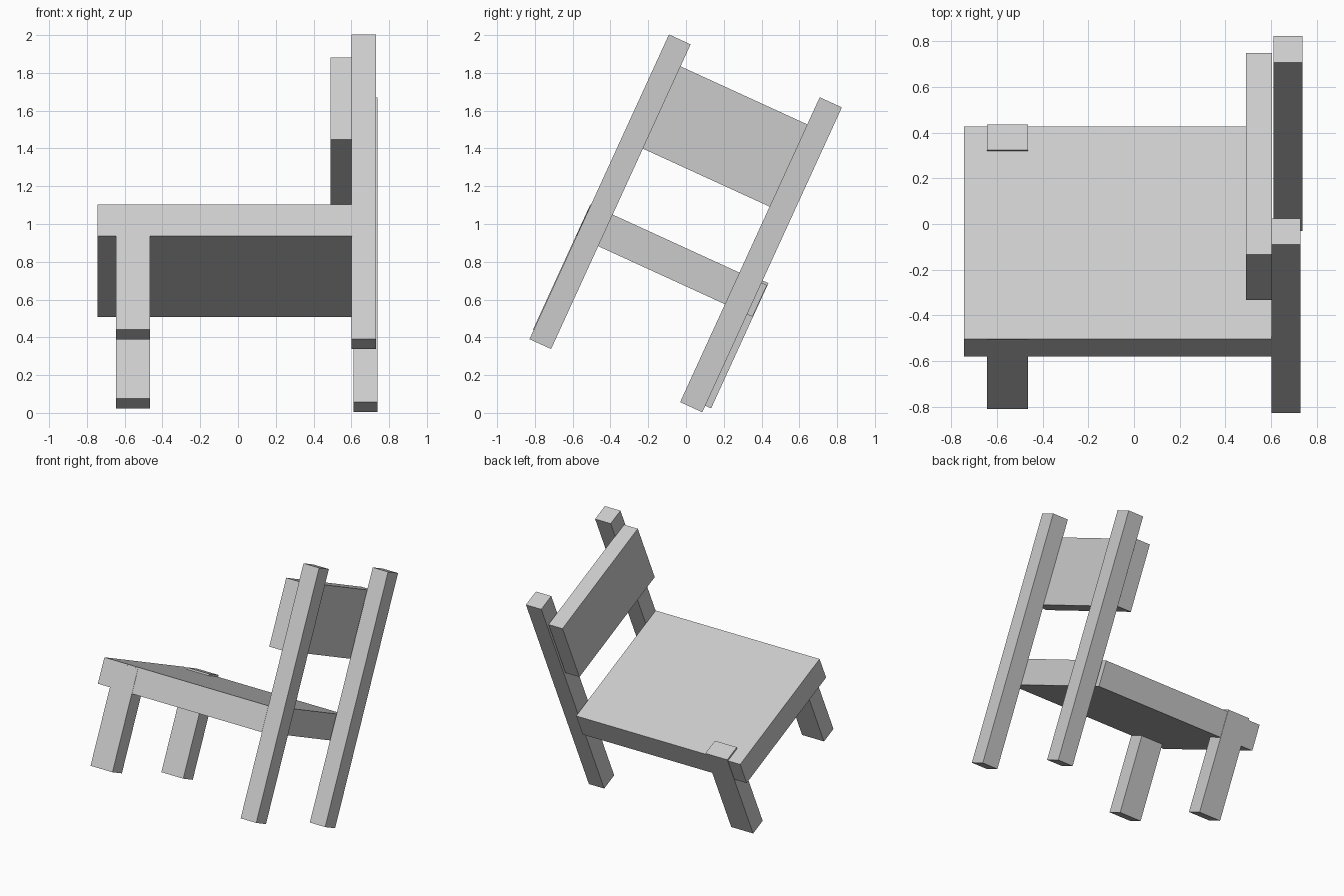
import bpy
import math
from mathutils import Matrix, Vector

default = bpy.data.objects.get("Cube")
if default:
    bpy.data.objects.remove(default, do_unlink=True)

# Single plain colour
GREY = (0.6, 0.6, 0.6, 1.0)
material = bpy.data.materials.new("light_grey")
material.use_nodes = True
material.diffuse_color = GREY
material.node_tree.nodes["Principled BSDF"].inputs["Base Color"].default_value = GREY

# The whole chair leans about the x axis
TILT = Matrix.Rotation(math.radians(-24.6), 4, "X")


def board(name, x, y, z):
    """Box between (min, max) pairs, given in the chair's untilted frame."""
    low, high = (Vector(corner) for corner in zip(x, y, z))
    bpy.ops.mesh.primitive_cube_add(size=1)
    part = bpy.context.object
    part.name = name
    part.data.transform(Matrix.Translation((low + high) / 2) @ Matrix.Diagonal((*(high - low), 1)))
    part.data.materials.append(material)
    part.matrix_world = TILT
    return part


# Tall posts carrying the backrest
board("front_post", (0.602, 0.73), (-0.916, -0.79), (0.01, 1.784))
board("back_post", (0.612, 0.738), (-0.052, 0.077), (0.039, 1.814))

# Seat and backrest panels
board("seat", (-0.745, 0.603), (-0.918, 0.108), (0.609, 0.793))
board("backrest", (0.49, 0.605), (-0.905, 0.067), (1.177, 1.656))

# Short legs under the free edge of the seat
LEG_X = (-0.645, -0.465)
board("front_leg", LEG_X, (-0.92, -0.798), (0.063, 0.785))
board("back_leg", LEG_X, (-0.012, 0.111), (0.077, 0.806))
